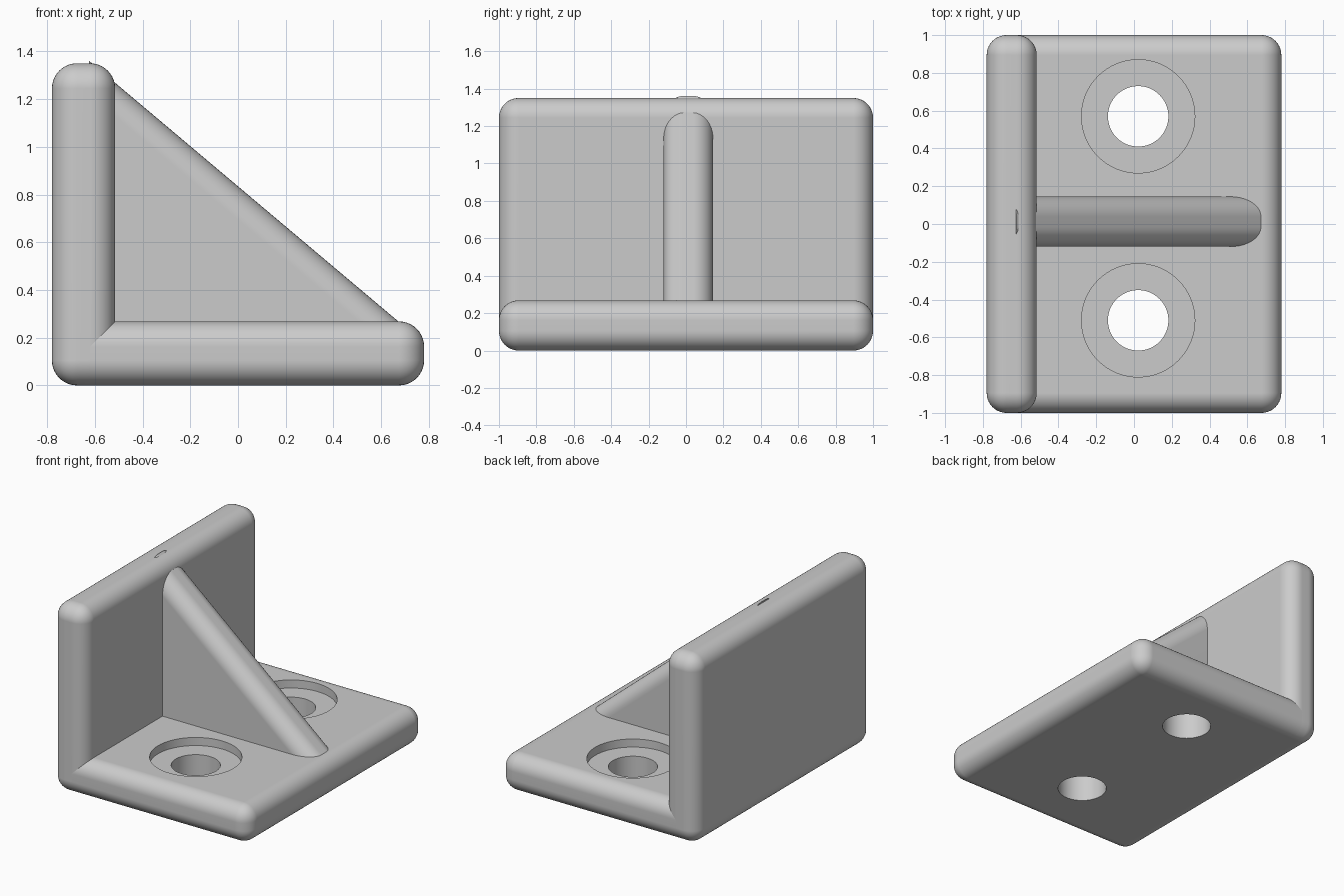
import bpy
import bmesh
from mathutils import Matrix, Vector

if "Cube" in bpy.data.objects:
    bpy.data.objects.remove(bpy.data.objects["Cube"], do_unlink=True)

ROUND = 0.105
SEGMENTS = 10

grey = bpy.data.materials.new("plain grey")
grey.use_nodes = True
grey.diffuse_color = (0.6, 0.6, 0.6, 1)
grey.node_tree.nodes["Principled BSDF"].inputs["Base Color"].default_value = (0.6, 0.6, 0.6, 1)


def add_object(name, bm):
    bmesh.ops.recalc_face_normals(bm, faces=bm.faces)
    mesh = bpy.data.meshes.new(name)
    bm.to_mesh(mesh)
    bm.free()
    mesh.materials.append(grey)
    obj = bpy.data.objects.new(name, mesh)
    bpy.context.collection.objects.link(obj)
    return obj


def activate(obj):
    bpy.ops.object.select_all(action='DESELECT')
    obj.select_set(True)
    bpy.context.view_layer.objects.active = obj


def round_edges(bm, edges):
    bmesh.ops.bevel(bm, geom=edges, offset=ROUND, offset_type='OFFSET',
                    segments=SEGMENTS, profile=0.5, affect='EDGES')


def rounded_box(name, low, high):
    low, high = Vector(low), Vector(high)
    bm = bmesh.new()
    bmesh.ops.create_cube(bm, size=1, matrix=Matrix.Translation((low + high) / 2)
                          @ Matrix.Diagonal((*(high - low), 1)))
    round_edges(bm, bm.edges[:])
    return add_object(name, bm)


def drill(target, x, y, radius, bottom, top):
    bm = bmesh.new()
    bmesh.ops.create_cone(bm, cap_ends=True, segments=64, radius1=radius, radius2=radius,
                          depth=top - bottom,
                          matrix=Matrix.Translation((x, y, (top + bottom) / 2)))
    cutter = add_object("hole_cutter", bm)
    cutter.hide_render = True
    mod = target.modifiers.new("drill", 'BOOLEAN')
    mod.operation = 'DIFFERENCE'
    mod.solver = 'EXACT'
    mod.object = cutter
    activate(target)
    bpy.ops.object.modifier_apply(modifier=mod.name)
    bpy.data.objects.remove(cutter, do_unlink=True)


# Upright wall and base plate, the plate's back end buried in the wall
wall = rounded_box("upright_wall", (-0.78, -1, 0), (-0.515, 1, 1.35))
base = rounded_box("base_plate", (-0.75, -1, 0), (0.78, 1, 0.268))

# Counterbored screw holes
for y in (-0.51, 0.57):
    drill(base, 0.022, y, 0.30, 0.21, 0.4)
    drill(base, 0.022, y, 0.16, -0.2, 0.4)

# Triangular brace with a rounded sloping edge
bm = bmesh.new()
profile = [(-0.625, 0.2), (0.753, 0.2), (-0.625, 1.361)]
face = bm.faces.new([bm.verts.new((x, -0.12, z)) for x, z in profile])
extruded = bmesh.ops.extrude_face_region(bm, geom=[face])["geom"]
bmesh.ops.translate(bm, vec=(0, 0.265, 0),
                    verts=[v for v in extruded if isinstance(v, bmesh.types.BMVert)])
bmesh.ops.recalc_face_normals(bm, faces=bm.faces)


def is_sloping(edge):
    span = edge.verts[0].co - edge.verts[1].co
    return abs(span.x) > 0.1 and abs(span.z) > 0.1


round_edges(bm, [e for e in bm.edges if is_sloping(e)])
brace = add_object("brace_rib", bm)

# Smooth rounded edges, flat broad faces
for part in (wall, base, brace):
    activate(part)
    bpy.ops.object.shade_smooth_by_angle(angle=0.6)
    part.modifiers.new("weighted normals", 'WEIGHTED_NORMAL').keep_sharp = True
